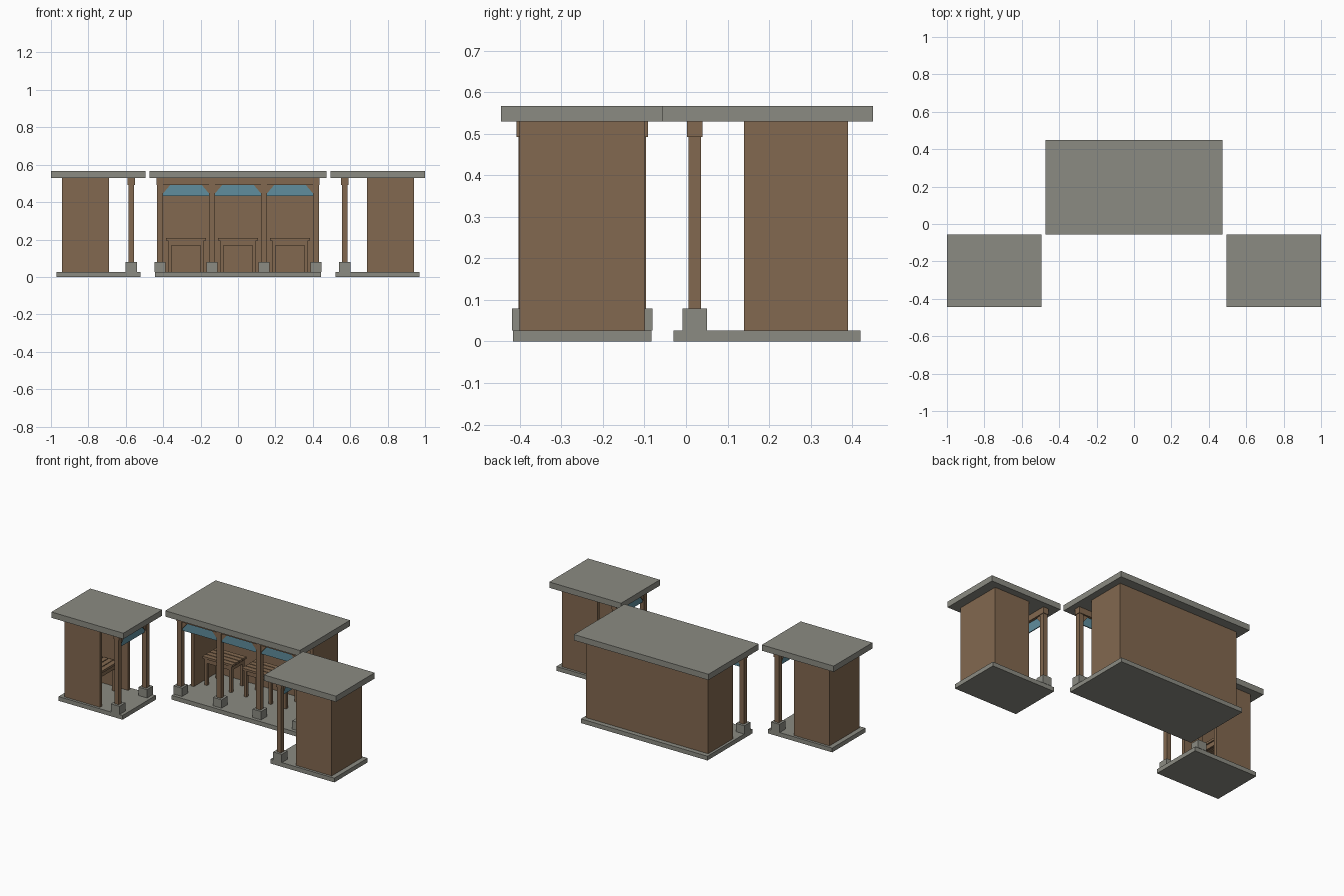
import bpy, bmesh, math
from mathutils import Matrix, Vector

if "Cube" in bpy.data.objects:
    bpy.data.objects.remove(bpy.data.objects["Cube"])


def material(name, rgb):
    m = bpy.data.materials.new(name)
    m.diffuse_color = (*rgb, 1)
    m.use_nodes = True
    m.node_tree.nodes["Principled BSDF"].inputs["Base Color"].default_value = m.diffuse_color
    return m


STONE = material("grey stone", (0.26, 0.26, 0.225))
WOOD = material("brown wood", (0.225, 0.14, 0.079))
BLUE = material("blue valance", (0.115, 0.27, 0.34))


def prism(name, pts, y0, y1, mat, frame):
    """Extrude an x-z outline from y0 to y1, placed in the booth's frame."""
    bm = bmesh.new()
    face = bm.faces.new([bm.verts.new((x, y0, z)) for x, z in pts])
    new = bmesh.ops.extrude_face_region(bm, geom=[face])["geom"]
    verts = [v for v in new if isinstance(v, bmesh.types.BMVert)]
    bmesh.ops.translate(bm, verts=verts, vec=(0, y1 - y0, 0))
    bmesh.ops.recalc_face_normals(bm, faces=bm.faces)
    me = bpy.data.meshes.new(name)
    bm.to_mesh(me)
    bm.free()
    me.materials.append(mat)
    ob = bpy.data.objects.new(name, me)
    ob.matrix_world = frame
    bpy.context.collection.objects.link(ob)


def box(name, x0, x1, y0, y1, z0, z1, mat, frame):
    prism(name, [(x0, z0), (x1, z0), (x1, z1), (x0, z1)], y0, y1, mat, frame)


def bench(cx, f):
    # slatted top
    for i in range(4):
        y = 0.19 + i * 0.036
        box("bench_slat", cx - 0.106, cx + 0.106, y, y + 0.031, 0.195, 0.209, WOOD, f)
    # aprons under the top
    for y in (0.198, 0.312):
        box("bench_apron", cx - 0.077, cx + 0.077, y, y + 0.012, 0.167, 0.195, WOOD, f)
    for s in (-1, 1):
        a, b = sorted((cx + s * 0.077, cx + s * 0.095))
        box("bench_crossbar", a, b, 0.194, 0.328, 0.167, 0.195, WOOD, f)
        for y in (0.196, 0.308):
            box("bench_leg", a, b, y, y + 0.018, 0.027, 0.167, WOOD, f)


def booth(bays, f):
    h = bays * 0.139
    # floor slab and flat roof
    box("floor_slab", -h - 0.028, h + 0.028, -0.03, 0.42, 0, 0.027, STONE, f)
    box("roof", -h - 0.056, h + 0.056, -0.055, 0.45, 0.53, 0.567, STONE, f)
    # three walls, open to the front
    w = h + 0.012
    box("back_wall", -w, w, 0.37, 0.39, 0.027, 0.53, WOOD, f)
    box("side_wall", -w, -w + 0.02, 0.14, 0.37, 0.027, 0.53, WOOD, f)
    box("side_wall", w - 0.02, w, 0.14, 0.37, 0.027, 0.53, WOOD, f)
    # beam carried by posts on stone feet
    box("front_beam", -h - 0.019, h + 0.019, 0.002, 0.04, 0.492, 0.53, WOOD, f)
    for i in range(bays + 1):
        x = -h + i * 0.278
        box("post_foot", x - 0.03, x + 0.03, -0.009, 0.051, 0.027, 0.08, STONE, f)
        box("post", x - 0.015, x + 0.015, 0.006, 0.036, 0.08, 0.492, WOOD, f)
    for i in range(bays):
        cx = -h + 0.139 + i * 0.278
        # blue valance behind triangular corner braces
        box("valance", cx - 0.124, cx + 0.124, 0.018, 0.024, 0.432, 0.492, BLUE, f)
        for s in (-1, 1):
            x = cx + s * 0.124
            prism("corner_brace", [(x, 0.492), (x - s * 0.04, 0.492), (x, 0.445)],
                  0.012, 0.03, WOOD, f)
        bench(cx, f)


# wide rear booth, and two single booths facing each other
booth(3, Matrix.Identity(4))
for s in (-1, 1):
    booth(1, Matrix.Translation(Vector((s * 0.55, -0.25, 0)))
          @ Matrix.Rotation(-s * math.pi / 2, 4, 'Z'))
